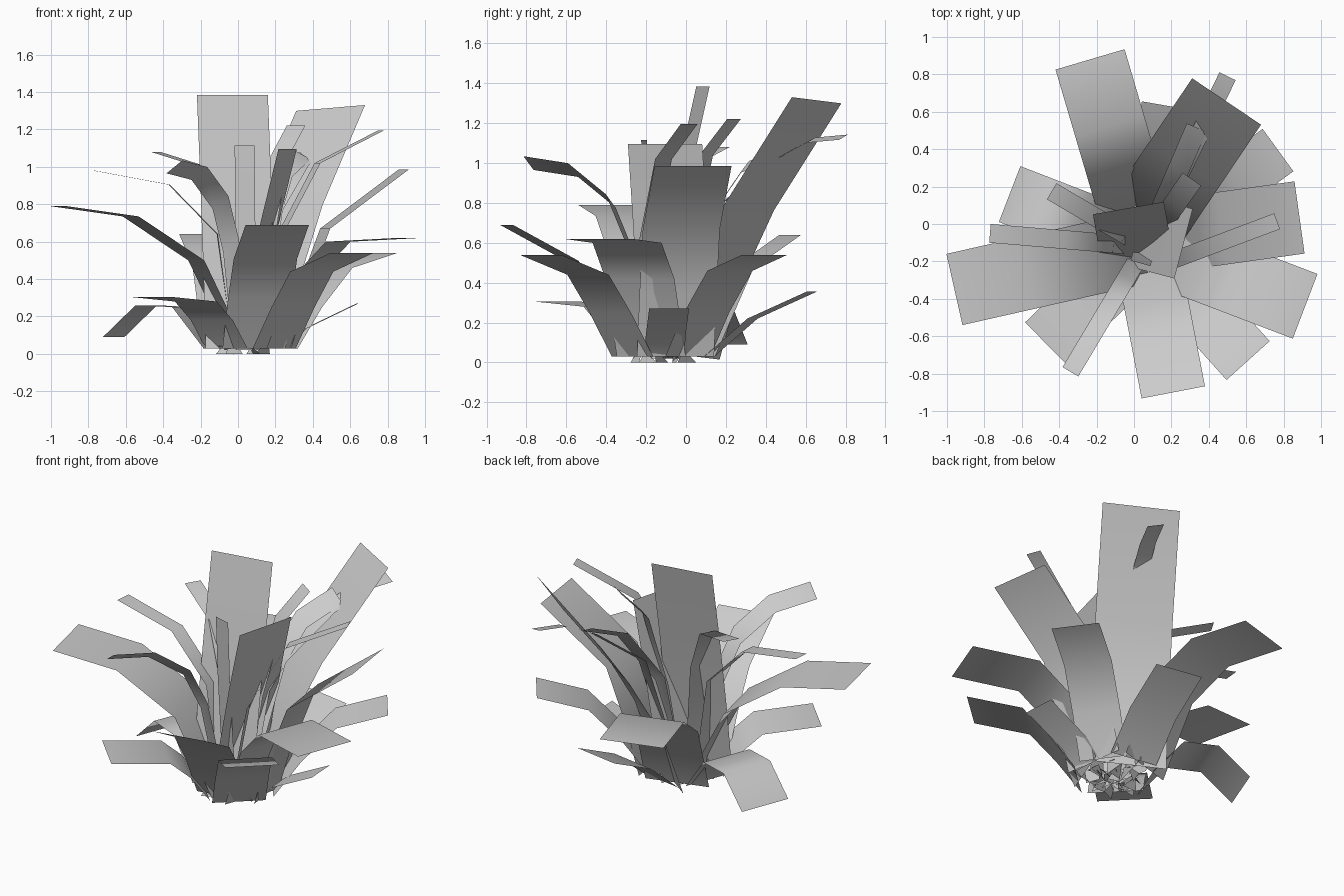
import bpy
import math
import random
from mathutils import Vector

old = bpy.data.objects.get("Cube")
if old:
    bpy.data.objects.remove(old, do_unlink=True)

# One plain grey for the whole plant
grey = bpy.data.materials.new("plain_grey")
grey.use_nodes = True
colour = (.6, .6, .6, 1)
grey.diffuse_color = colour
grey.node_tree.nodes["Principled BSDF"].inputs["Base Color"].default_value = colour

HUB = (.06, -.12)  # point from which most leaves radiate


def add_mesh(name, verts, faces, smooth):
    mesh = bpy.data.meshes.new(name)
    mesh.from_pydata(verts, [], faces)
    mesh.materials.append(grey)
    for polygon in mesh.polygons:
        polygon.use_smooth = smooth
    mesh.update()
    plant_part = bpy.data.objects.new(name, mesh)
    bpy.context.collection.objects.link(plant_part)
    return plant_part


def leaf(name, tip, width, bend, root, roll=0, hub=HUB):
    """Ribbon from the hub to the tip; bend lists (radius, height) on the way."""
    start = Vector((hub[0], hub[1], 0))
    flat = Vector((tip[0], tip[1], 0)) - start
    outward = flat.normalized()
    across = Vector((-outward.y, outward.x, 0))
    half = (across * math.cos(roll) + Vector((0, 0, math.sin(roll)))) * width / 2
    profile = [(root, .03)] + bend[::-1] + [(flat.length, tip[2])]
    verts, faces = [], []
    for radius, height in profile:
        centre = start + outward * radius + Vector((0, 0, height))
        verts += [centre - half, centre + half]
    for i in range(0, len(verts) - 2, 2):
        faces.append((i, i + 2, i + 3, i + 1))
    return add_mesh(name, verts, faces, True)


# Broad upright leaves in the middle
leaf("tall_back_leaf", tip=(-.03, .085, 1.385), width=.385, bend=[(.18, .9), (.09, .45)], root=.02,
     hub=(.02, -.2))
leaf("upright_left_leaf", tip=(.265, -.105, 1.095), width=.385, bend=[(.2, .72), (.12, .36)], root=.04,
     hub=(-.02, -.03))
leaf("tall_back_left_leaf", tip=(.495, .655, 1.315), width=.445, bend=[(.48, .78), (.28, .42)], root=.15,
     roll=math.radians(-4), hub=(0, -.08))
leaf("wide_left_leaf", tip=(.885, .035, .985), width=.39, bend=[(.41, .67), (.29, .35)], root=.2,
     hub=(.06, -.08))

# Broad arching leaves around the outside
leaf("arching_back_leaf", tip=(-.235, .88, .64), width=.385, bend=[(.67, .64), (.42, .47)], root=.22)
leaf("arching_left_back_leaf", tip=(.77, .395, .54), width=.28, bend=[(.58, .46), (.38, .25)], root=.22)
leaf("arching_left_front_leaf", tip=(.915, -.44, .62), width=.37, bend=[(.52, .6), (.34, .42)], root=.18,
     hub=(.05, -.11))
leaf("front_left_leaf", tip=(.61, -.73, .54), width=.31, bend=[(.5, .44), (.35, .25)], root=.2)
leaf("front_leaf", tip=(.21, -.9, .69), width=.345, bend=[(.46, .51), (.3, .3)], root=.14)
leaf("low_front_right_leaf", tip=(-.47, -.64, .305), width=.32, bend=[(.4, .28), (.28, .18)], root=.17)
leaf("long_right_leaf", tip=(-.96, -.35, .79), width=.39, bend=[(.65, .735), (.29, .5)], root=.06)
leaf("drooping_right_leaf", tip=(-.665, .16, .09), width=.32, bend=[(.59, .26), (.38, .25)], root=.2)
leaf("low_back_leaf", tip=(.19, .63, .355), width=.3, bend=[(.46, .22)], root=.24)
leaf("low_left_leaf", tip=(.64, -.085, .27), width=.2, bend=[(.3, .135)], root=.2)

# Narrow inner blades
leaf("front_blade", tip=(.035, -.21, 1.115), width=.11, bend=[(.08, .75), (.06, .4)], root=.03)
leaf("front_right_blade", tip=(-.34, -.79, 1), width=.12, bend=[(.52, .965), (.3, .81), (.19, .58)],
     root=.08, roll=math.radians(35))
leaf("right_blade", tip=(-.77, -.05, .98), width=.1, bend=[(.43, .905), (.17, .64)], root=.08)
leaf("back_right_blade", tip=(-.44, .175, 1.08), width=.1, bend=[(.25, .99), (.12, .72)], root=.05)
leaf("back_inner_blade", tip=(.335, .515, 1.07), width=.13, bend=[(.45, .98), (.2, .64)],
     root=.08, roll=math.radians(28))
leaf("back_outer_blade", tip=(.5, .79, 1.13), width=.1, bend=[(.83, 1.115), (.63, 1.02), (.31, .78)],
     root=.08, roll=math.radians(15))
leaf("back_left_blade", tip=(.31, .24, 1.22), width=.12, bend=[(.27, 1.04), (.15, .6)], root=.06)
leaf("left_blade", tip=(.765, .015, 1.195), width=.09, bend=[(.39, 1.02), (.16, .61)], root=.06,
     hub=(.06, -.25))

# Ragged little shards at the root
random.seed(4)
for number in range(18):
    angle = number * math.tau / 18
    radius = random.uniform(.04, .17)
    centre = Vector((HUB[0] + math.cos(angle) * radius, HUB[1] + math.sin(angle) * radius, 0))
    twist = random.uniform(0, math.tau)
    side = Vector((math.cos(twist), math.sin(twist), 0)) * .05
    low = Vector((0, 0, .02 * (number % 3)))
    peak = Vector((side.y, -side.x, random.uniform(.05, .1)))
    add_mesh("root_shard", [centre - side + low, centre + side + low, centre + peak], [(0, 1, 2)], False)
